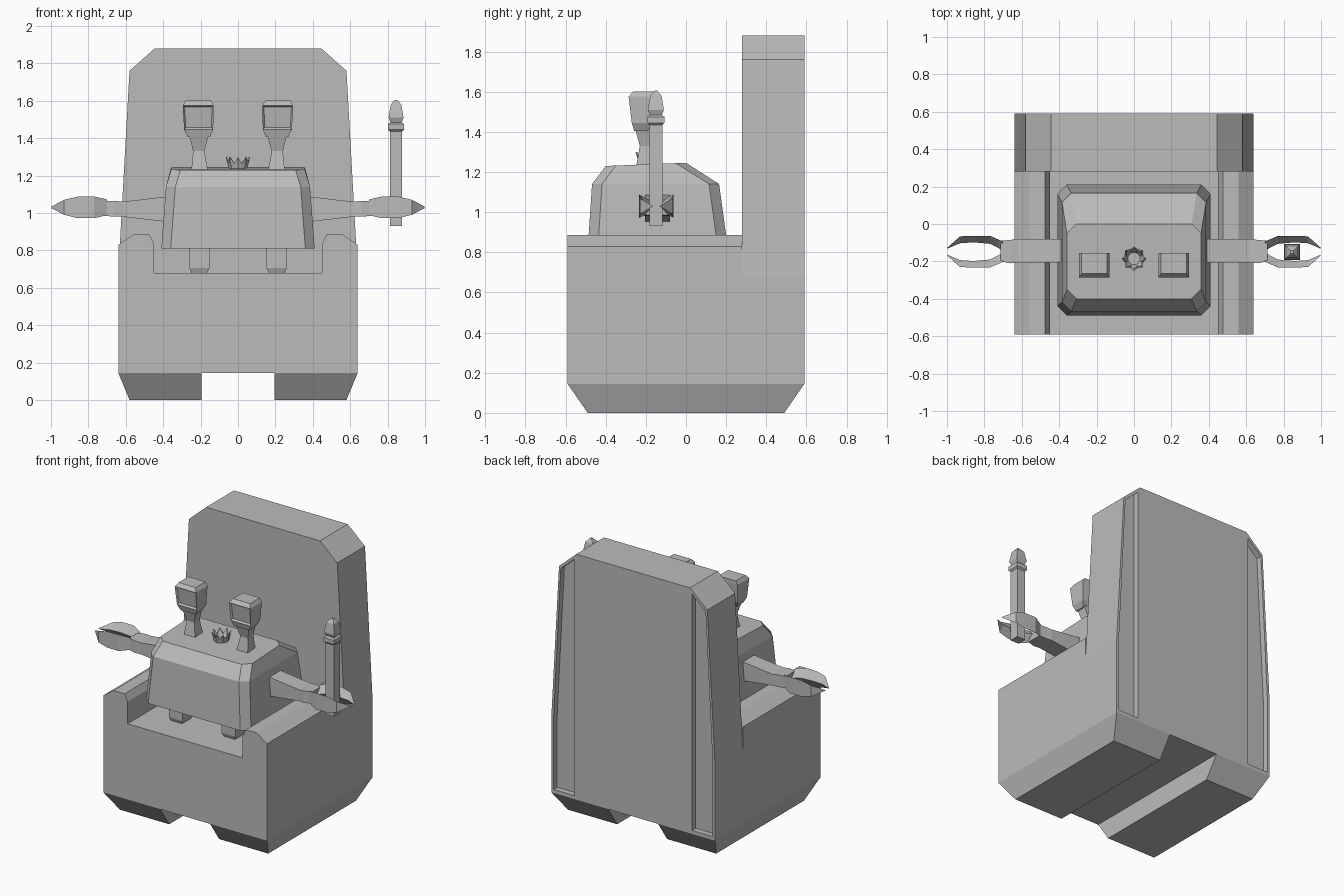
import bpy, bmesh, math

if "Cube" in bpy.data.objects:
    bpy.data.objects.remove(bpy.data.objects["Cube"])

grey = bpy.data.materials.new("stone grey")
grey.diffuse_color = (0.5, 0.5, 0.5, 1)
grey.use_nodes = True
grey.node_tree.nodes["Principled BSDF"].inputs["Base Color"].default_value = grey.diffuse_color


def finish(name, bm):
    bmesh.ops.recalc_face_normals(bm, faces=bm.faces[:])
    me = bpy.data.meshes.new(name)
    bm.to_mesh(me)
    bm.free()
    me.materials.append(grey)
    ob = bpy.data.objects.new(name, me)
    bpy.context.collection.objects.link(ob)
    return ob


def loft_bm(rings, side=1):
    """Skin a list of equal-length point rings and cap both ends."""
    bm = bmesh.new()
    vs = [[bm.verts.new((x * side, y, z)) for x, y, z in r] for r in rings]
    n = len(rings[0])
    for a, b in zip(vs, vs[1:]):
        for i in range(n):
            j = (i + 1) % n
            bm.faces.new((a[i], a[j], b[j], b[i]))
    bm.faces.new(vs[0][::-1])
    bm.faces.new(vs[-1])
    return bm


def loft(name, rings, side=1):
    return finish(name, loft_bm(rings, side))


def prism(name, pts, y0, y1, side=1):
    """Extrude an x/z outline along y."""
    return loft(name, [[(x, y, z) for x, z in pts] for y in (y0, y1)], side)


def rect_z(x0, x1, y0, y1, z):
    return [(x0, y0, z), (x1, y0, z), (x1, y1, z), (x0, y1, z)]


def rect_x(x, y0, y1, z0, z1):
    return [(x, y0, z0), (x, y1, z0), (x, y1, z1), (x, y0, z1)]


def octagon(w, y0, y1, c, z, tilt=0):
    pts = [(-w + c, y0), (w - c, y0), (w, y0 + c), (w, y1 - c),
           (w - c, y1), (-w + c, y1), (-w, y1 - c), (-w, y0 + c)]
    return [(x, y, z + tilt * (y - y0)) for x, y in pts]


def symmetric(half):
    return half + [(-x, z) for x, z in reversed(half)]


# Throne: seat with arm rests, high back with two recessed strips behind
prism("seat", symmetric([(0.64, 0.145), (0.64, 0.83), (0.56, 0.885),
                         (0.475, 0.885), (0.45, 0.835), (0.45, 0.68)]), -0.59, 0.28)
back = prism("throne_back", symmetric([(0.64, 0.145), (0.64, 0.68), (0.58, 1.76),
                                       (0.445, 1.88)]), 0.28, 0.59)
for s in (-1, 1):
    cutter = prism("strip_cutter", [(0.46, 0.17), (0.622, 0.17), (0.622, 0.68),
                                    (0.566, 1.745), (0.46, 1.84)], 0.55, 0.65, s)
    cutter.hide_render = True
    cutter.hide_viewport = True
    cutter.display_type = 'WIRE'
    m = back.modifiers.new("strip", 'BOOLEAN')
    m.object = cutter
    m.operation = 'DIFFERENCE'
    m.solver = 'EXACT'

# Crab body
loft("crab_body", [octagon(0.41, -0.49, 0.21, 0.05, 0.81),
                   octagon(0.385, -0.468, 0.165, 0.05, 1.14),
                   octagon(0.358, -0.40, 0.0, 0.05, 1.23, 0.04)])

for s, tag in ((-1, "left"), (1, "right")):
    # Throne foot
    loft(tag + "_throne_foot", [rect_z(0.195, 0.58, -0.49, 0.49, 0),
                                rect_z(0.195, 0.64, -0.59, 0.59, 0.145)], s)

    # Crab leg
    loft(tag + "_leg", [rect_z(0.165, 0.25, -0.39, -0.29, 0.68),
                        rect_z(0.153, 0.26, -0.40, -0.28, 0.705),
                        rect_z(0.153, 0.26, -0.40, -0.28, 0.83)], s)

    # Eye stalk and eye with a recessed front
    loft(tag + "_eye_stalk", [rect_z(0.16, 0.25, -0.25, -0.16, 1.22),
                              rect_z(0.18, 0.24, -0.23, -0.17, 1.33),
                              rect_z(0.155, 0.262, -0.255, -0.18, 1.42)], s)
    bm = loft_bm([rect_z(0.15, 0.268, -0.258, -0.19, 1.405),
                  rect_z(0.133, 0.288, -0.27, -0.165, 1.445),
                  rect_z(0.13, 0.295, -0.286, -0.155, 1.575),
                  rect_z(0.145, 0.28, -0.265, -0.155, 1.60)], s)
    bmesh.ops.recalc_face_normals(bm, faces=bm.faces[:])
    front = max((f for f in bm.faces if f.normal.y < -0.9), key=lambda f: f.calc_area())
    bmesh.ops.inset_region(bm, faces=[front], thickness=0.013, depth=-0.012)
    finish(tag + "_eye", bm)

    # Arm
    loft(tag + "_arm", [rect_x(0.36, -0.205, -0.08, 0.95, 1.09),
                        rect_x(0.62, -0.205, -0.08, 0.98, 1.06),
                        rect_x(0.66, -0.21, -0.085, 0.98, 1.065),
                        rect_x(0.715, -0.20, -0.09, 0.985, 1.065)], s)

    # Claw: two prongs, tall outside and sharp inside
    for p, part in ((-1, "front"), (1, "rear")):
        sections = [(0.70, 0.055, 0.0, 0.042), (0.725, 0.065, 0.02, 0.048),
                    (0.77, 0.085, 0.042, 0.058), (0.86, 0.085, 0.05, 0.057),
                    (0.93, 0.082, 0.045, 0.04), (0.998, 0.022, 0.016, 0.004)]
        loft(f"{tag}_claw_{part}",
             [[(x, -0.148 + p * o, 1.03 + h), (x, -0.148 + p * o, 1.03 - h),
               (x, -0.148 + p * i, 1.03)] for x, o, i, h in sections], s)

# Scepter held in the right claw
profile = [(0.033, 0.93), (0.033, 1.435), (0.042, 1.445), (0.042, 1.475),
           (0.03, 1.485), (0.04, 1.51), (0.028, 1.58), (0.007, 1.605)]
loft("scepter", [rect_z(0.845 - r, 0.845 + r, -0.15 - r, -0.15 + r, z) for r, z in profile])

# Small crown with eight flared points
bm = bmesh.new()
N = 16
rows = []
for radii, heights in (((0.045, 0.045), (1.225, 1.225)), ((0.066, 0.052), (1.30, 1.265)),
                       ((0.058, 0.044), (1.30, 1.262)), ((0.033, 0.033), (1.245, 1.245))):
    rows.append([bm.verts.new((radii[i % 2] * math.cos(2 * math.pi * i / N),
                               -0.185 + radii[i % 2] * math.sin(2 * math.pi * i / N),
                               heights[i % 2])) for i in range(N)])
for a, b in zip(rows, rows[1:]):
    for i in range(N):
        j = (i + 1) % N
        bm.faces.new((a[i], a[j], b[j], b[i]))
bm.faces.new(rows[0][::-1])
bm.faces.new(rows[-1])
finish("crown", bm)
